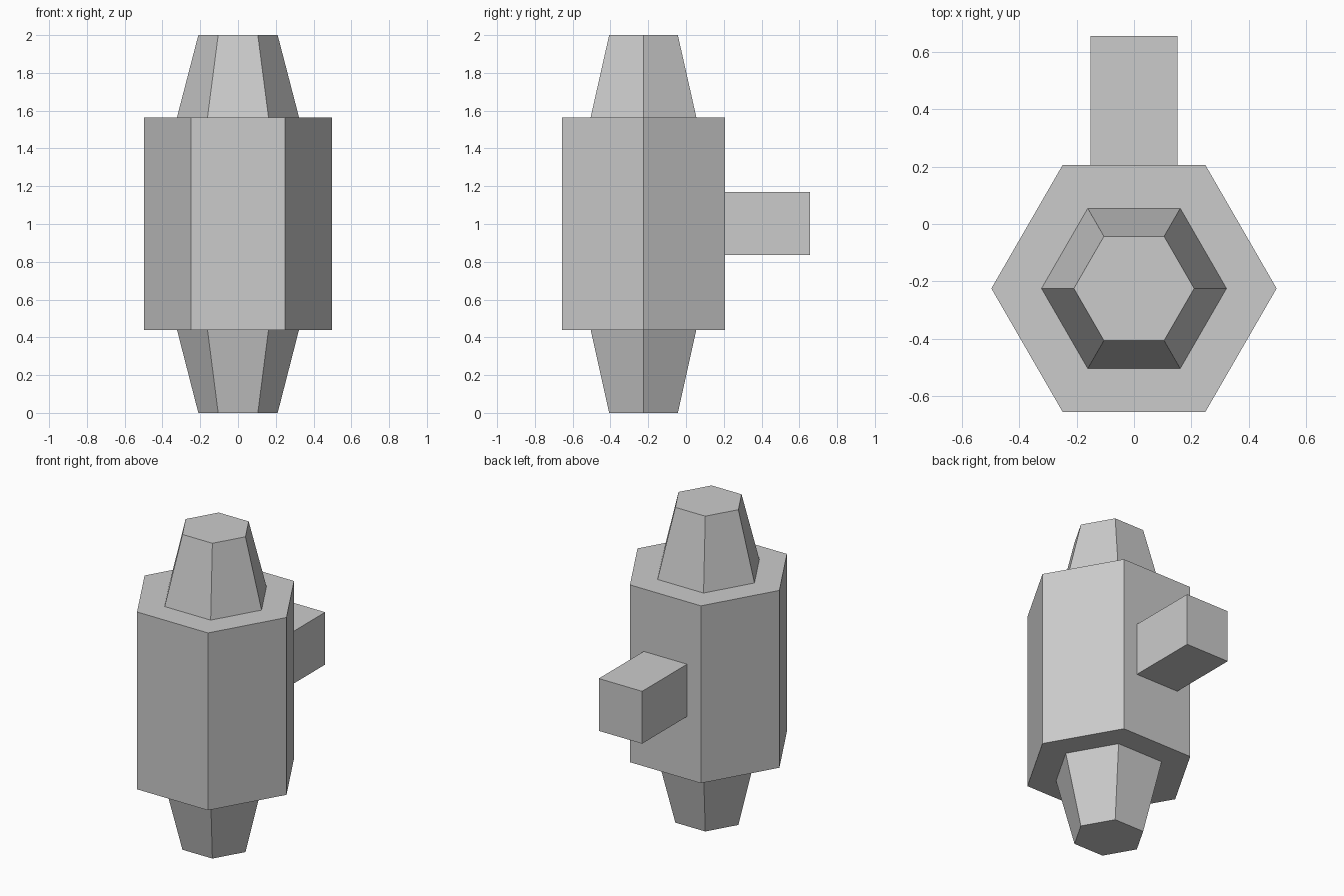
import bpy
import math

if "Cube" in bpy.data.objects:
    bpy.data.objects.remove(bpy.data.objects["Cube"])

CENTRE_Y = -0.225


def hex_part(name, z0, z1, r0, r1):
    """Six-sided prism or frustum with corners on the x axis."""
    bpy.ops.mesh.primitive_cone_add(
        vertices=6, radius1=r0, radius2=r1, depth=z1 - z0,
        location=(0, CENTRE_Y, (z0 + z1) / 2), rotation=(0, 0, math.pi / 6))
    bpy.context.object.name = name
    bpy.ops.object.transform_apply(location=False, rotation=True, scale=True)


# Hexagonal body with a tapered end above and below
hex_part("body", 0.44, 1.565, 0.498, 0.498)
hex_part("top_taper", 1.565, 2.0, 0.323, 0.21)
hex_part("bottom_taper", 0.0, 0.44, 0.21, 0.323)

# Square mounting bracket at the back, seated on the body's rear face
y0, y1 = 0.2, 0.657
bpy.ops.mesh.primitive_cube_add(size=1, location=(0, (y0 + y1) / 2, 1.003))
bracket = bpy.context.object
bracket.name = "mounting_bracket"
bracket.scale = (0.304, y1 - y0, 0.332)
bpy.ops.object.transform_apply(location=False, rotation=False, scale=True)
